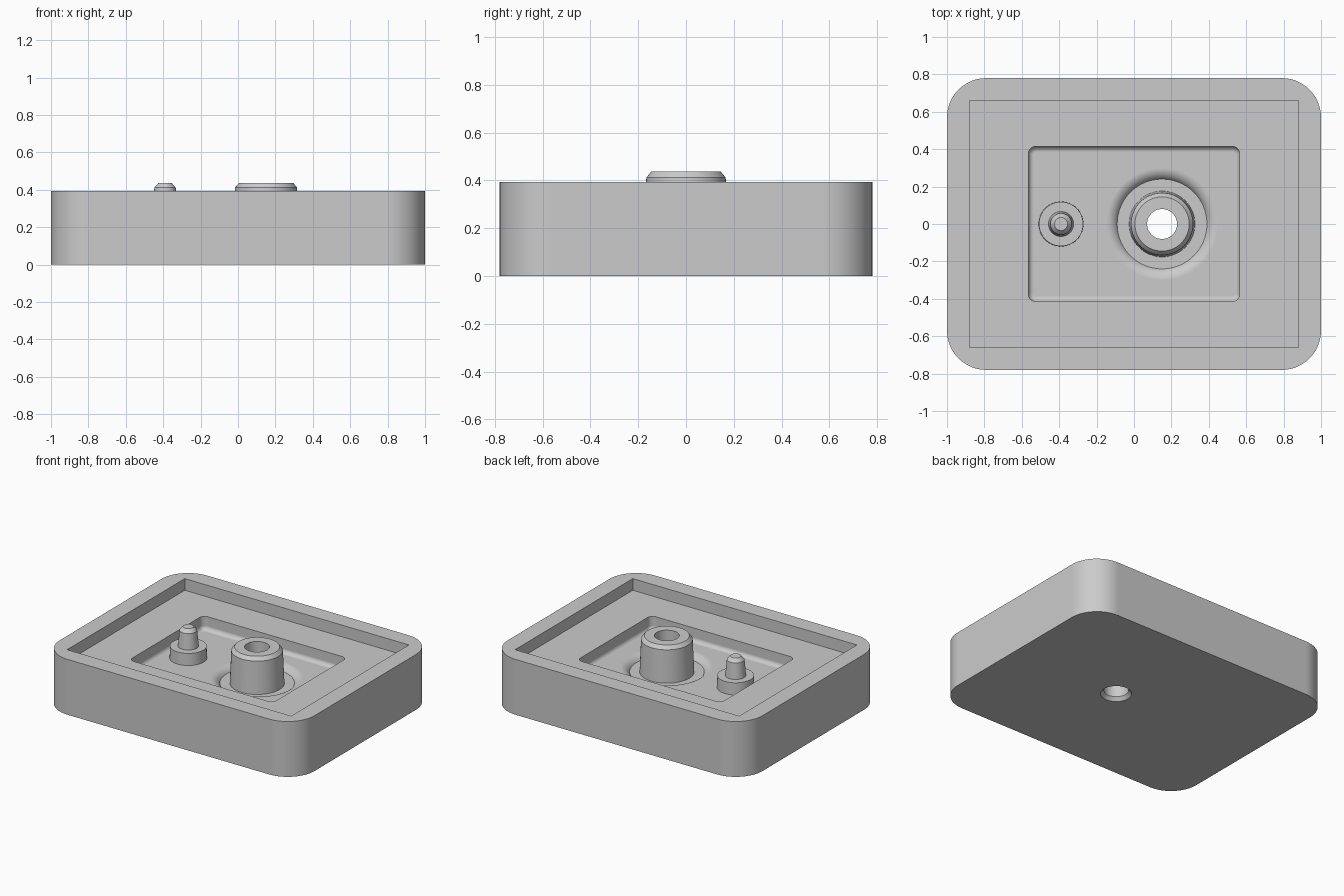
import bpy, bmesh, math
from mathutils import Matrix, Vector

cube = bpy.data.objects.get("Cube")
if cube:
    bpy.data.objects.remove(cube, do_unlink=True)

grey = bpy.data.materials.new("plain grey")
grey.use_nodes = True
grey.diffuse_color = (0.6, 0.6, 0.6, 1)
grey.node_tree.nodes["Principled BSDF"].inputs["Base Color"].default_value = (0.6, 0.6, 0.6, 1)

RIM, SHELF, FLOOR, DIMPLE, TOP = 0.393, 0.31, 0.215, 0.18, 0.437
BOSS_X, PIN_X, HOLE = 0.15, -0.39, 0.08


def make_object(name, bm):
    bmesh.ops.recalc_face_normals(bm, faces=bm.faces[:])
    mesh = bpy.data.meshes.new(name)
    bm.to_mesh(mesh)
    bm.free()
    mesh.materials.append(grey)
    obj = bpy.data.objects.new(name, mesh)
    bpy.context.collection.objects.link(obj)
    return obj


def block(name, half_x, half_y, z0, z1, corner=0, fillet=0):
    """Box with rounded upright corners and an optional rounded lower edge."""
    bm = bmesh.new()
    bmesh.ops.create_cube(bm, size=1)
    bmesh.ops.scale(bm, vec=(2 * half_x, 2 * half_y, z1 - z0), verts=bm.verts)
    bmesh.ops.translate(bm, vec=(0, 0, (z0 + z1) / 2), verts=bm.verts)
    if corner:
        upright = [e for e in bm.edges if abs(e.verts[0].co.z - e.verts[1].co.z) > 0.01]
        bmesh.ops.bevel(bm, geom=upright, offset=corner, segments=12,
                        profile=0.5, affect='EDGES')
    if fillet:
        low = [e for e in bm.edges if all(v.co.z < z0 + 1e-4 for v in e.verts)]
        bmesh.ops.bevel(bm, geom=low, offset=fillet, segments=6,
                        profile=0.5, affect='EDGES')
    return make_object(name, bm)


def lathe(name, x, profile, closed=False, steps=64):
    """Turn a (radius, z) profile about an upright axis at x."""
    bm = bmesh.new()
    verts = [bm.verts.new((r, 0, z)) for r, z in profile]
    edges = [bm.edges.new(pair) for pair in zip(verts, verts[1:])]
    if closed:
        edges.append(bm.edges.new((verts[-1], verts[0])))
    bmesh.ops.spin(bm, geom=verts + edges, cent=(0, 0, 0), axis=(0, 0, 1),
                   angle=math.tau, steps=steps)
    bmesh.ops.remove_doubles(bm, verts=bm.verts[:], dist=1e-5)
    bmesh.ops.translate(bm, vec=(x, 0, 0), verts=bm.verts)
    return make_object(name, bm)


def activate(obj):
    bpy.ops.object.select_all(action='DESELECT')
    obj.select_set(True)
    bpy.context.view_layer.objects.active = obj


def cut(obj, cutter):
    cutter.hide_render = True
    activate(obj)
    mod = obj.modifiers.new("cut", 'BOOLEAN')
    mod.operation, mod.solver, mod.object = 'DIFFERENCE', 'EXACT', cutter
    bpy.ops.object.modifier_apply(modifier=mod.name)
    bpy.data.objects.remove(cutter, do_unlink=True)


# Rounded tray body with a square-cornered upper opening and a filleted recess
body = block("tray_body", 1, 0.78, 0, RIM, corner=0.21)
cut(body, block("opening_cutter", 0.88, 0.66, SHELF, RIM + 0.1))
cut(body, block("recess_cutter", 0.565, 0.415, FLOOR, RIM + 0.1, corner=0.04, fillet=0.03))

# Round dimple with a softly rolled edge
outer, inner, drop = 0.30, 0.24, FLOOR - DIMPLE
sweep = 2 * math.atan(drop / (outer - inner))
radius = (outer - inner) / math.sin(sweep)
roll = [(outer - radius * math.sin(a), FLOOR - radius * (1 - math.cos(a)))
        for a in (sweep * i / 8 for i in range(9))]
cut(body, lathe("dimple_cutter", BOSS_X,
                [(0, RIM), (outer, RIM)] + roll + [(0, DIMPLE)]))

# Through hole with a countersink underneath
cut(body, lathe("hole_cutter", BOSS_X,
                [(0, -0.1), (0.1, -0.1), (0.1, 0), (HOLE, 0.025), (HOLE, RIM), (0, RIM)]))

# Hollow tapered boss
boss = lathe("hollow_boss", BOSS_X,
             [(HOLE, DIMPLE), (0.176, DIMPLE), (0.166, TOP - 0.025),
              (0.145, TOP), (HOLE, TOP)], closed=True)

# Pin standing on a round foot
pin = lathe("pin_with_foot", PIN_X,
            [(0, FLOOR), (0.12, FLOOR), (0.118, 0.3), (0.067, 0.3),
             (0.057, TOP - 0.025), (0.035, TOP), (0, TOP)])

for part in (body, boss, pin):
    activate(part)
    bpy.ops.object.shade_smooth_by_angle(angle=math.radians(25))
    weighted = part.modifiers.new("even shading", 'WEIGHTED_NORMAL')
    weighted.keep_sharp = True
